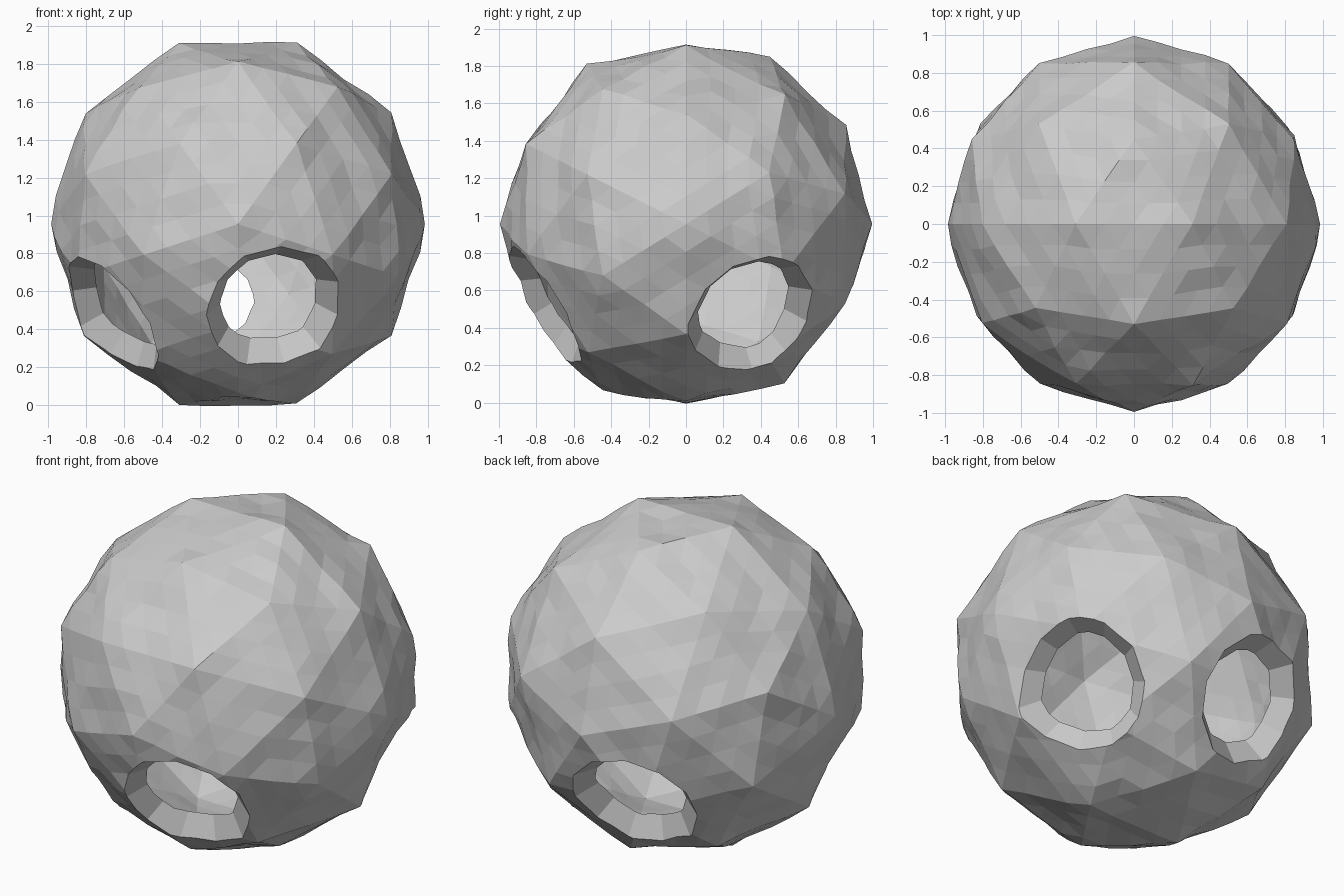
import bpy, bmesh, random
from math import radians, cos, sin
from mathutils import Vector

random.seed(4)
cube = bpy.data.objects.get("Cube")
if cube:
    bpy.data.objects.remove(cube, do_unlink=True)

CENTRE = Vector((0, 0, 0.955))

stone = bpy.data.materials.new("warm_grey_stone")
stone.use_nodes = True
GREY = (0.6, 0.6, 0.6, 1)
stone.diffuse_color = GREY
stone.node_tree.nodes["Principled BSDF"].inputs["Base Color"].default_value = GREY


def add_object(name, bm):
    mesh = bpy.data.meshes.new(name)
    bm.to_mesh(mesh)
    bm.free()
    mesh.materials.append(stone)
    obj = bpy.data.objects.new(name, mesh)
    obj.location = CENTRE
    bpy.context.collection.objects.link(obj)
    return obj


def rough_ball(name, radius, dent):
    """Coarse faceted ball, poles along y, with shallow chips on its facets."""
    bm = bmesh.new()
    bmesh.ops.create_icosphere(bm, subdivisions=2, radius=1)
    corners = set(bm.verts)
    bmesh.ops.subdivide_edges(bm, edges=bm.edges[:], cuts=3, use_grid_fill=True)
    for v in bm.verts:
        if v not in corners:
            v.co *= 1 + random.uniform(-dent, dent)
        x, y, z = v.co
        v.co = Vector((max(-0.985, min(0.985, y)), z, x)) * radius
    bmesh.ops.triangulate(bm, faces=bm.faces[:])
    return add_object(name, bm)


def hole_cutter(angle, drop=-0.49, near=0.62, far=1.1):
    """Cone that widens outward, giving each opening a bevelled rim."""
    bm = bmesh.new()
    bmesh.ops.create_cone(bm, cap_ends=True, segments=11, depth=far - near,
                          radius1=near - 0.525, radius2=far - 0.525)
    flat = (1 - drop * drop) ** 0.5
    aim = Vector((flat * cos(angle), flat * sin(angle), drop))
    turn = aim.to_track_quat('Z', 'Y').to_matrix()
    bmesh.ops.rotate(bm, verts=bm.verts, matrix=turn)
    bmesh.ops.translate(bm, verts=bm.verts, vec=aim * (near + far) / 2)
    return add_object("hole_cutter", bm)


# Hollow shell with four openings around the lower half
shell = rough_ball("hollow_shell", 1.0, 0.01)
cutters = [rough_ball("cavity_cutter", 0.87, 0.006)]
cutters += [hole_cutter(radians(a), d) for a, d in
            ((-76, -0.49), (28, -0.54), (104, -0.49), (208, -0.54))]

bpy.context.view_layer.objects.active = shell
for cutter in cutters:
    cutter.hide_render = True
    cut = shell.modifiers.new("cut", 'BOOLEAN')
    cut.operation = 'DIFFERENCE'
    cut.solver = 'EXACT'
    cut.object = cutter
    bpy.ops.object.modifier_apply(modifier=cut.name)
    bpy.data.objects.remove(cutter, do_unlink=True)

for poly in shell.data.polygons:
    poly.use_smooth = False
    poly.material_index = 0
